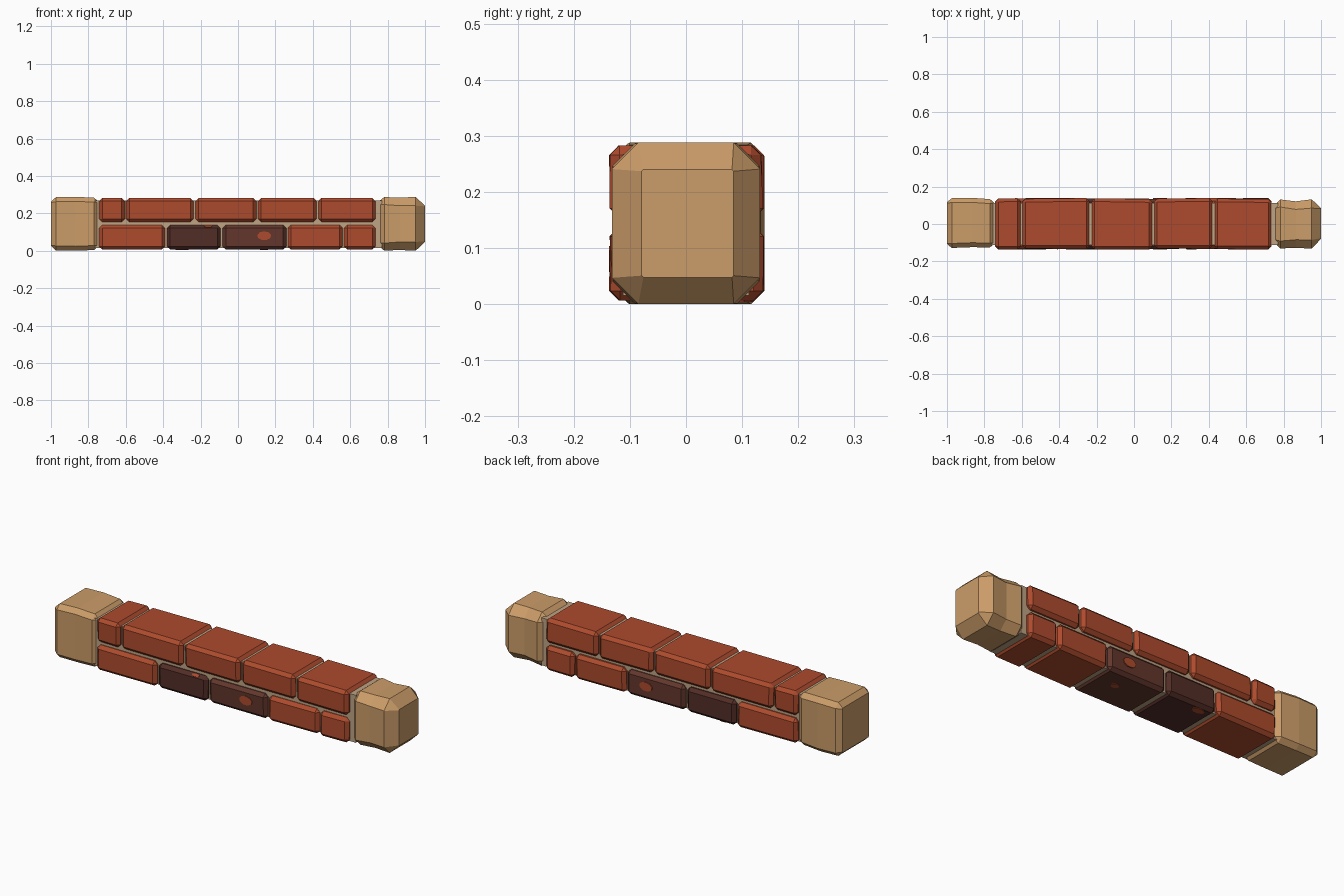
import bpy, bmesh, math, random
from mathutils import Vector

random.seed(4)
cube = bpy.data.objects.get("Cube")
if cube:
    bpy.data.objects.remove(cube)


def material(name, rgb):
    m = bpy.data.materials.new(name)
    m.use_nodes = True
    m.diffuse_color = (*rgb, 1)
    m.node_tree.nodes["Principled BSDF"].inputs["Base Color"].default_value = (*rgb, 1)
    return m


RED = material("red brick", (0.42, 0.07, 0.026))
DARK = material("dark brick", (0.085, 0.026, 0.02))
BROWN = material("brown brick", (0.125, 0.038, 0.026))
STONE = material("tan stone", (0.6, 0.335, 0.14))
MORTAR = material("pale mortar", (0.52, 0.37, 0.23))


def finish(bm, name, mat):
    bmesh.ops.recalc_face_normals(bm, faces=bm.faces)
    mesh = bpy.data.meshes.new(name)
    bm.to_mesh(mesh)
    bm.free()
    mesh.materials.append(mat)
    obj = bpy.data.objects.new(name, mesh)
    bpy.context.collection.objects.link(obj)
    return obj


def block(name, lo, hi, mat, bevel=0.0, wobble=0.0):
    """Box between two corners, with chamfered edges and slightly uneven corners."""
    bm = bmesh.new()
    bmesh.ops.create_cube(bm, size=1)
    lo, hi = Vector(lo), Vector(hi)
    for v in bm.verts:
        v.co = (lo + hi) / 2 + v.co * (hi - lo)
        v.co.y += random.uniform(-wobble, wobble)
    if bevel:
        bmesh.ops.bevel(bm, geom=bm.edges[:], offset=bevel, segments=1,
                        affect='EDGES', profile=0.5)
    return finish(bm, name, mat)


def end_stone(name, sections):
    """Loft of chamfered rectangles: x, centre y, half width, half height, chamfer."""
    bm = bmesh.new()
    rings = []
    for x, cy, w, h, c in sections:
        outline = [(w, h - c), (w - c, h), (c - w, h), (-w, h - c),
                   (-w, c - h), (c - w, -h), (w - c, -h), (w, c - h)]
        rings.append([bm.verts.new((x, cy + y, 0.144 + z)) for y, z in outline])
    for a, b in zip(rings, rings[1:]):
        for i in range(len(a)):
            j = (i + 1) % len(a)
            bm.faces.new((a[i], a[j], b[j], b[i]))
    bm.faces.new(rings[0])
    bm.faces.new(rings[-1])
    return finish(bm, name, STONE)


def patch(name, centre, normal, rx, ry, mat):
    """Thin irregular plate lying on a brick face."""
    bm = bmesh.new()
    bmesh.ops.create_cone(bm, cap_ends=True, segments=9, radius1=1, radius2=1, depth=0.006)
    for v in bm.verts:
        v.co.x *= rx
        v.co.y *= ry
    obj = finish(bm, name, mat)
    obj.location = centre
    obj.rotation_euler = Vector(normal).to_track_quat('Z', 'Y').to_euler()


# Mortar core
block("mortar_core", (-0.765, -0.112, 0.016), (0.77, 0.112, 0.268), MORTAR)

# Two courses of bricks running through the full thickness
upper = [(-0.742, -0.605, RED), (-0.598, -0.238, RED), (-0.227, 0.098, RED),
         (0.107, 0.42, RED), (0.43, 0.735, RED)]
lower = [(-0.742, -0.39, RED), (-0.38, -0.093, DARK), (-0.082, 0.258, BROWN),
         (0.266, 0.56, RED), (0.568, 0.735, RED)]
for course, row, z0, z1 in (("upper", upper, 0.154, 0.283), ("lower", lower, 0.007, 0.138)):
    for i, (x0, x1, mat) in enumerate(row):
        block(f"{course}_brick_{i + 1}", (x0, -0.134, z0), (x1, 0.136, z1), mat, 0.017, 0.004)

# Worn red patches on the dark bricks
for side, y in (("front", -0.134), ("back", 0.136)):
    patch(f"{side}_patch", (0.14, y, 0.08), (0, y, 0), 0.038, 0.024, RED)
patch("chip_patch", (-0.16, -0.125, 0.13), (0, -1, 1), 0.022, 0.008, RED)
patch("under_patch", (0.14, 0.03, 0.007), (0, 0, -1), 0.022, 0.018, RED)
patch("under_edge_patch", (-0.3, 0.1, 0.007), (0, 0, -1), 0.035, 0.02, RED)

# End stones: the left one heavily chamfered, the right one squarer
end_stone("left_end_stone", [
    (0.755, 0, 0.105, 0.122, 0.02), (0.782, 0, 0.131, 0.143, 0.04),
    (0.865, -0.003, 0.124, 0.14, 0.043), (0.95, 0, 0.132, 0.144, 0.047),
    (1.0, 0.003, 0.082, 0.096, 0.003)])
end_stone("right_end_stone", [
    (-1.0, 0.005, 0.112, 0.118, 0.004), (-0.974, 0.005, 0.133, 0.142, 0.024),
    (-0.87, 0.008, 0.132, 0.144, 0.024), (-0.77, 0.004, 0.129, 0.14, 0.024),
    (-0.746, 0.004, 0.108, 0.118, 0.004)])
